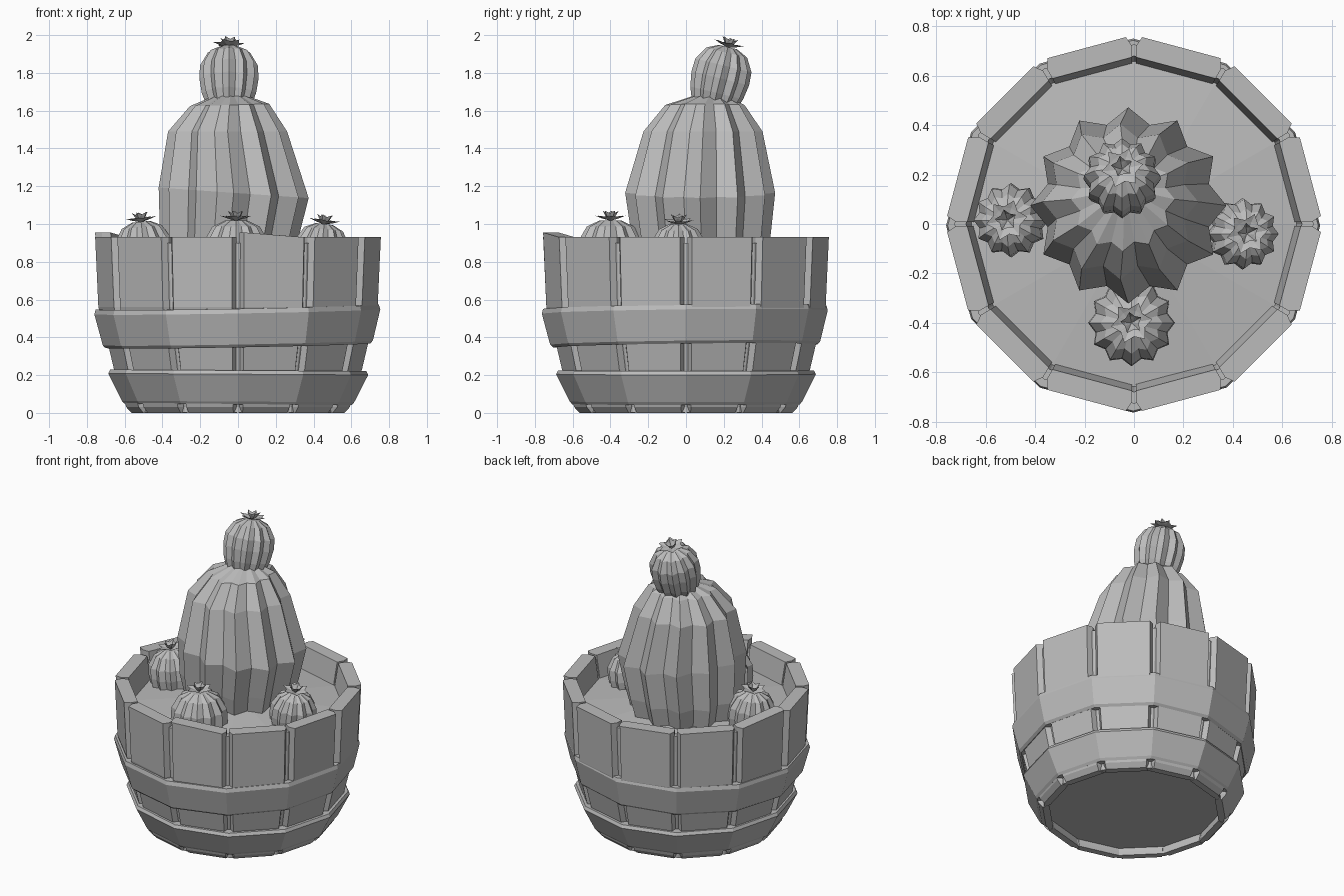
import bpy, bmesh, math
from mathutils import Matrix, Vector

cube = bpy.data.objects.get("Cube")
if cube:
    bpy.data.objects.remove(cube, do_unlink=True)

grey = bpy.data.materials.new("plain grey")
grey.use_nodes = True
grey.diffuse_color = (0.5, 0.5, 0.5, 1)
grey.node_tree.nodes["Principled BSDF"].inputs["Base Color"].default_value = (0.5, 0.5, 0.5, 1)


def finish(name, bm, matrix=None):
    bmesh.ops.recalc_face_normals(bm, faces=bm.faces)
    mesh = bpy.data.meshes.new(name)
    bm.to_mesh(mesh)
    bm.free()
    mesh.materials.append(grey)
    obj = bpy.data.objects.new(name, mesh)
    bpy.context.scene.collection.objects.link(obj)
    if matrix:
        obj.matrix_world = matrix
    return obj


def polar(r, degrees, z):
    a = math.radians(degrees)
    return Vector((r * math.cos(a), r * math.sin(a), z))


def skin(bm, rings, closed=False):
    """Join successive vertex rings with quads; cap the ends unless closed."""
    rings = [[bm.verts.new(p) for p in ring] for ring in rings]
    pairs = list(zip(rings, rings[1:]))
    if closed:
        pairs.append((rings[-1], rings[0]))
    n = len(rings[0])
    for a, b in pairs:
        for i in range(n):
            j = (i + 1) % n
            bm.faces.new((a[i], a[j], b[j], b[i]))
    if not closed:
        bm.faces.new(rings[0])
        bm.faces.new(rings[-1])


def band(name, profile, matrix=None):
    """Twelve-sided ring with a closed (radius, height) section."""
    bm = bmesh.new()
    skin(bm, [[polar(r, 30 * i, z) for i in range(12)] for r, z in profile], closed=True)
    return finish(name, bm, matrix)


def disc(name, radius, edge_z, centre_z):
    bm = bmesh.new()
    rim = [bm.verts.new(polar(radius, 30 * i, edge_z)) for i in range(12)]
    mid = bm.verts.new((0, 0, centre_z))
    for i in range(12):
        bm.faces.new((rim[i], rim[(i + 1) % 12], mid))
    return finish(name, bm)


def ribbed(name, levels, ribs, groove, matrix=None):
    """Star-sectioned body; levels are (height, radius, shift x, shift y, slope along x)."""
    bm = bmesh.new()
    rings = []
    for z, r, dx, dy, slope in levels:
        star = [polar(r * (groove if i % 2 else 1), 90 + 180 * i / ribs, z)
                for i in range(2 * ribs)]
        rings.append([p + Vector((dx, dy, slope * p.x)) for p in star])
    skin(bm, rings)
    return finish(name, bm, matrix)


# Barrel staves (height, outer radius, thickness): flat boards with chamfered edges
STAVE = [(0, 0.565, 0.04), (0.03, 0.592, 0.06), (0.23, 0.657, 0.1),
         (0.37, 0.69, 0.11), (0.56, 0.74, 0.125), (0.93, 0.757, 0.082)]
LIFT = {5: (0.0, 0.025), 9: (0.025, 0.0)}
for k in range(12):
    bm = bmesh.new()
    rings = []
    for z, r, thick in STAVE:
        half = [(r, 12.5), (r - 0.036, 14.3), (r - thick, 14.3)]
        section = half + [(rr, -a) for rr, a in reversed(half)]
        low, high = LIFT.get(k, (0, 0)) if z > 0.9 else (0, 0)
        rings.append([polar(rr, 15 + 30 * k + a, z + (low if a < 0 else high))
                      for rr, a in section])
    skin(bm, rings)
    finish(f"stave_{k + 1}", bm)

# Inner shell that fills the gaps between staves, flush with their feet
outer = [(r - min(0.03, z + 0.003), min(max(z, 0.002), 0.9)) for z, r, thick in STAVE]
inner = [(r - thick + 0.005, min(max(z, 0.002), 0.9)) for z, r, thick in reversed(STAVE)]
band("inner_shell", outer + inner)

# Hoops, the upper one slightly crooked
band("upper_hoop", [(0.65, 0.36), (0.70, 0.355), (0.715, 0.37), (0.757, 0.535),
                    (0.75, 0.56), (0.68, 0.56)],
     Matrix.Rotation(-0.018, 4, 'Y') @ Matrix.Rotation(0.012, 4, 'X')
     @ Matrix.Translation((0.006, 0, 0)))
band("lower_hoop", [(0.55, 0.045), (0.602, 0.045), (0.615, 0.06), (0.688, 0.205),
                    (0.678, 0.225), (0.6, 0.225)],
     Matrix.Rotation(0.006, 4, 'Y'))

# Recessed barrel floor, and soil
disc("barrel_floor", 0.54, 0.055, 0.055)
disc("soil", 0.66, 0.78, 0.845)

# Large cactus body
ribbed("large_cactus", [(0.78, 0.33, -0.05, 0.08, 0), (0.93, 0.367, -0.046, 0.08, 0),
                        (1.165, 0.397, -0.023, 0.075, -0.07), (1.49, 0.315, -0.055, 0.09, 0),
                        (1.63, 0.21, -0.045, 0.1, 0.03), (1.685, 0.07, -0.04, 0.13, 0)],
       12, 0.85)


def flower(name, matrix):
    """Two rows of pointed, folded petals."""
    bm = bmesh.new()
    for count, reach, rise, turn in ((6, 0.085, 0.022, 10), (5, 0.045, 0.048, 30)):
        half = 210 / count
        for i in range(count):
            a = turn + 360 * i / count
            root = bm.verts.new((0, 0, -0.005))
            left = bm.verts.new(polar(reach * 0.65, a + half, rise * 0.7))
            right = bm.verts.new(polar(reach * 0.65, a - half, rise * 0.7))
            fold = bm.verts.new(polar(reach * 0.6, a, rise * 0.4))
            tip = bm.verts.new(polar(reach, a, rise))
            for face in ((root, right, fold), (root, fold, left),
                         (fold, right, tip), (fold, tip, left)):
                bm.faces.new(face)
    return finish(name, bm, matrix)


# Small round cacti, each with a flower on top
BALL = [(-0.03, 0.118), (0.04, 0.144), (0.12, 0.157), (0.19, 0.153), (0.26, 0.112), (0.29, 0.05)]
for name, place, scale, tilt_x, tilt_y in (
        ("top_cactus", (-0.048, 0.153, 1.655), 1.0, -0.24, 0.0),
        ("right_cactus", (-0.485, 0.015, 0.735), 0.96, 0.0, -0.1),
        ("left_cactus", (0.425, -0.04, 0.735), 0.92, 0.0, 0.12),
        ("front_cactus", (-0.01, -0.4, 0.695), 1.12, 0.0, 0.0)):
    pose = (Matrix.Translation(place) @ Matrix.Rotation(tilt_x, 4, 'X')
            @ Matrix.Rotation(tilt_y, 4, 'Y'))
    ribbed(name, [(z * scale, r * scale, 0, 0, 0) for z, r in BALL], 12, 0.86, pose)
    flower(name + "_flower", pose @ Matrix.Translation((0, 0, 0.292 * scale)))
